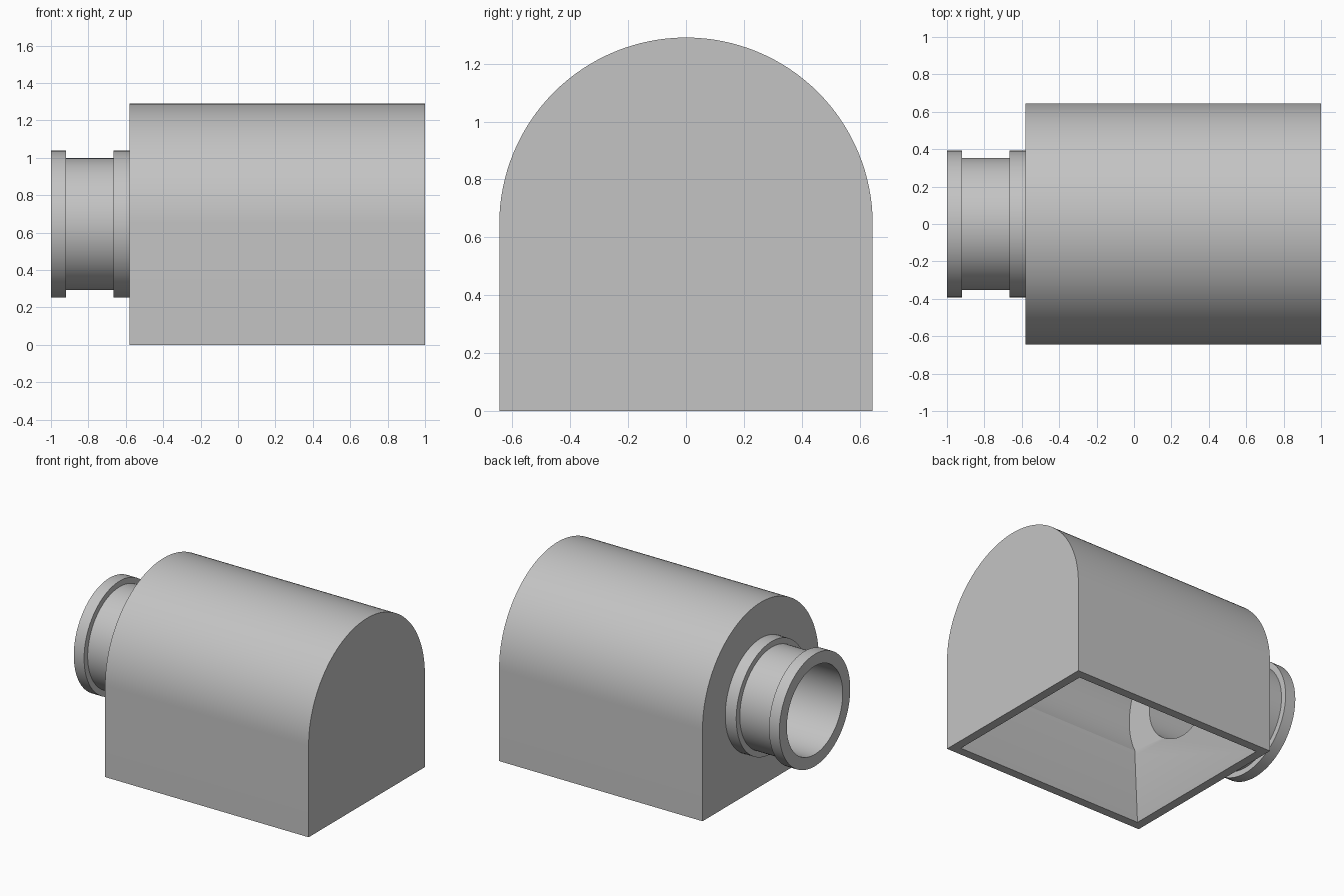
import bpy, bmesh, math
from mathutils import Vector

if "Cube" in bpy.data.objects:
    bpy.data.objects.remove(bpy.data.objects["Cube"])

LEFT, RIGHT = -0.58, 1.0     # body ends along x
HALF = 0.645                 # half width, arch radius and axis height
RIM = 0.062                  # wall thickness at the open bottom
WALL = 0.193                 # wall thickness at the top of the hopper
BORE = 0.31

gray = bpy.data.materials.new("plain gray")
gray.use_nodes = True
gray.diffuse_color = (0.55, 0.55, 0.55, 1)
gray.node_tree.nodes["Principled BSDF"].inputs["Base Color"].default_value = gray.diffuse_color


def add_object(name, bm):
    bmesh.ops.recalc_face_normals(bm, faces=bm.faces)
    mesh = bpy.data.meshes.new(name)
    bm.to_mesh(mesh)
    bm.free()
    mesh.materials.append(gray)
    obj = bpy.data.objects.new(name, mesh)
    bpy.context.collection.objects.link(obj)
    return obj


def arc(radius, start, end, steps):
    angles = [start + (end - start) * i / steps for i in range(steps + 1)]
    return [(radius * math.cos(a), HALF + radius * math.sin(a)) for a in angles]


def prism(profile, x0, x1):
    """Extrude a y-z profile along x."""
    bm = bmesh.new()
    face = bm.faces.new([bm.verts.new((x0, y, z)) for y, z in profile])
    new = bmesh.ops.extrude_face_region(bm, geom=[face], use_keep_orig=True)["geom"]
    verts = [v for v in new if isinstance(v, bmesh.types.BMVert)]
    bmesh.ops.translate(bm, verts=verts, vec=(x1 - x0, 0, 0))
    bmesh.ops.recalc_face_normals(bm, faces=bm.faces)
    return bm


def smooth(obj):
    bpy.ops.object.select_all(action="DESELECT")
    obj.select_set(True)
    bpy.context.view_layer.objects.active = obj
    bpy.ops.object.shade_smooth_by_angle(angle=math.radians(25))


# Arched body block
body = add_object("arched_body", prism(
    [(HALF, 0)] + arc(HALF, 0, math.pi, 64) + [(-HALF, 0)], LEFT, RIGHT))

# Cavity: round chamber, short straight neck, then a flared hopper opening
chord, neck_top, neck_bottom = HALF - WALL, 0.415, 0.38
drop = HALF - neck_top
dip = math.atan2(drop, chord)
chamber = [(chord, neck_bottom)] + arc(math.hypot(chord, drop), -dip, math.pi + dip, 80)
chamber.append((-chord, neck_bottom))
bm = prism(chamber, LEFT + WALL, RIGHT - WALL)
floor = min(bm.faces, key=lambda f: f.calc_center_median().z)
flared = bmesh.ops.extrude_discrete_faces(bm, faces=[floor])["faces"][0]
below = -0.02
flare = (WALL - RIM) * (neck_bottom - below) / neck_bottom
middle = (LEFT + RIGHT) / 2
for v in flared.verts:
    v.co += Vector((math.copysign(flare, v.co.x - middle),
                    math.copysign(flare, v.co.y), below - neck_bottom))
cavity = add_object("cavity_cutter", bm)

# Bore through the pipe end of the body
bore = add_object("bore_cutter", prism(arc(BORE, 0, math.tau, 96)[:-1], LEFT - 0.1, 0))

bpy.context.view_layer.objects.active = body
for cutter in (cavity, bore):
    cutter.hide_render = True
    mod = body.modifiers.new("cut", "BOOLEAN")
    mod.operation, mod.solver, mod.object = "DIFFERENCE", "EXACT", cutter
    bpy.ops.object.modifier_apply(modifier=mod.name)
    bpy.data.objects.remove(cutter)
smooth(body)

# Flanged pipe, turned around the x axis
FLANGE, NECK = 0.393, 0.353
outline = [(LEFT, FLANGE), (-0.665, FLANGE), (-0.665, NECK), (-0.92, NECK),
           (-0.92, FLANGE), (-1, FLANGE), (-1, BORE), (LEFT, BORE)]
bm = bmesh.new()
verts = [bm.verts.new((x, r, HALF)) for x, r in outline]
edges = [bm.edges.new(pair) for pair in zip(verts, verts[1:])]
bmesh.ops.spin(bm, geom=verts + edges, cent=(0, 0, HALF), axis=(1, 0, 0),
               angle=math.tau, steps=96, use_merge=True)
bmesh.ops.remove_doubles(bm, verts=bm.verts, dist=1e-5)
smooth(add_object("flanged_pipe", bm))
